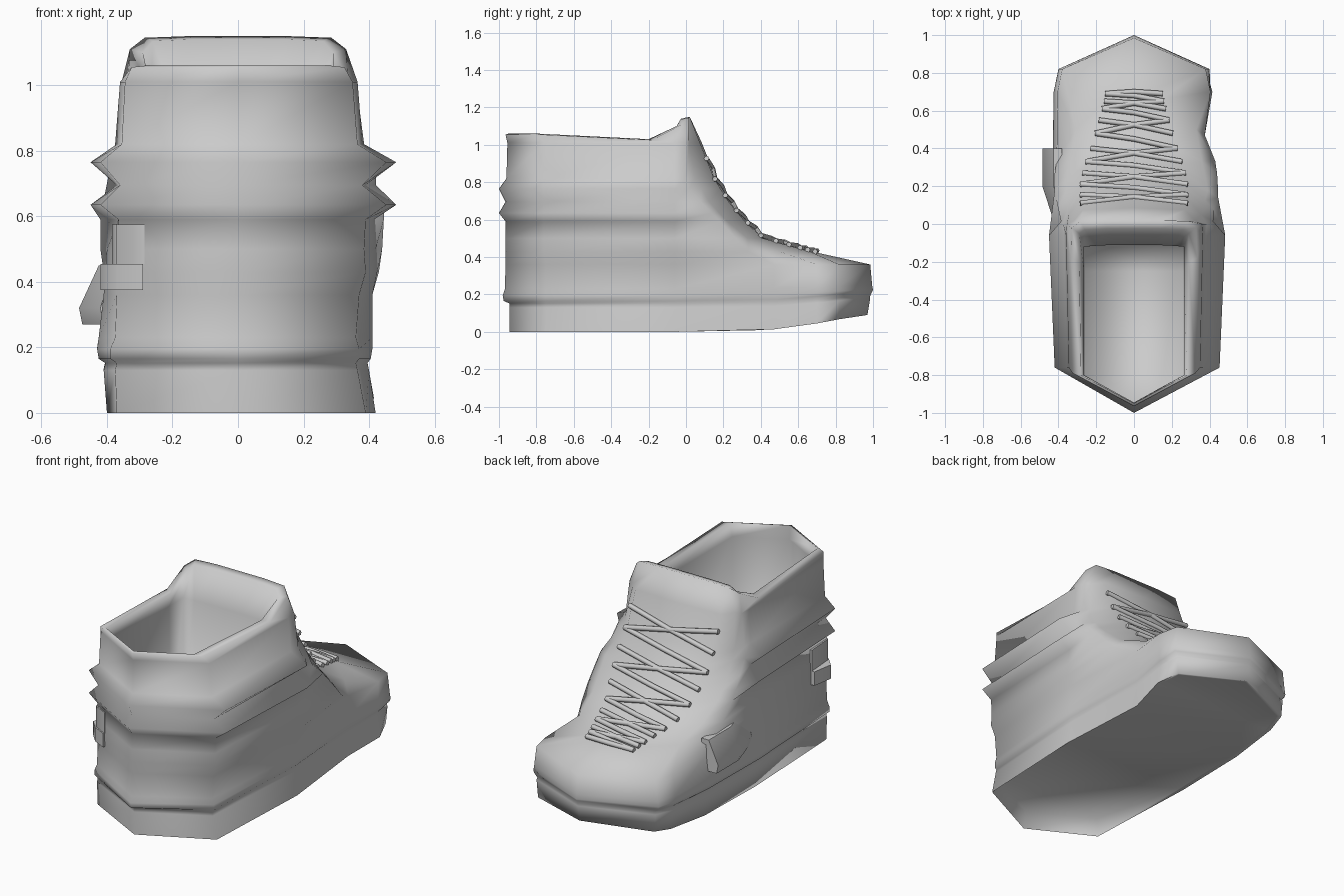
import bpy, bmesh, math

if "Cube" in bpy.data.objects:
    bpy.data.objects.remove(bpy.data.objects["Cube"])


def lerp_table(table, t, col):
    """Interpolate one column of a table sorted by its first column."""
    if t <= table[0][0]:
        return table[0][col]
    for a, b in zip(table, table[1:]):
        if t <= b[0]:
            f = (t - a[0]) / (b[0] - a[0])
            return a[col] + f * (b[col] - a[col])
    return table[-1][col]


def make_object(name, verts, faces, angle):
    mesh = bpy.data.meshes.new(name)
    mesh.from_pydata(verts, [], faces)
    bm = bmesh.new()
    bm.from_mesh(mesh)
    bmesh.ops.recalc_face_normals(bm, faces=bm.faces)
    bm.to_mesh(mesh)
    bm.free()
    ob = bpy.data.objects.new(name, mesh)
    bpy.context.collection.objects.link(ob)
    bpy.ops.object.select_all(action='DESELECT')
    ob.select_set(True)
    bpy.context.view_layer.objects.active = ob
    bpy.ops.object.shade_smooth_by_angle(angle=math.radians(angle))
    return ob


def full_ring(half, right=0.0):
    """Mirror a half outline (heel tip to toe tip); right widens the +x side."""
    pos = [(x + (right if 0 < i < 5 else 0), y, z) for i, (x, y, z) in enumerate(half)]
    neg = [(-x, y, z) for x, y, z in half[-2:0:-1]]
    return pos + neg


def loft(name, rings, caps, angle):
    n = len(rings[0])
    verts = [v for r in rings for v in r]
    faces = [(k * n + i, k * n + (i + 1) % n, (k + 1) * n + (i + 1) % n, (k + 1) * n + i)
             for k in range(len(rings) - 1) for i in range(n)]
    # caps are bridged straight across, left to right
    for k in caps:
        o = k * n
        faces.append((o, o + 1, o + n - 1))
        for i in range(1, n // 2 - 1):
            faces.append((o + i, o + i + 1, o + n - i - 1, o + n - i))
        faces.append((o + n // 2 - 1, o + n // 2, o + n // 2 + 1))
    return make_object(name, verts, faces, angle)


# vamp: height, crease x, panel edge x/y, lace edge x/y
vamp = [(0.43, 0.41, 0.31, 0.50, 0.14, 0.66),
        (0.50, 0.42, 0.34, 0.33, 0.21, 0.41),
        (0.60, 0.42, 0.36, 0.21, 0.25, 0.305),
        (0.70, 0.40, 0.355, 0.12, 0.27, 0.225),
        (0.82, 0.375, 0.345, 0.05, 0.27, 0.15),
        (1.01, 0.355, 0.32, 0.015, 0.27, 0.075)]


def sole_ring(z, heel, corner, side, toe, lift, right):
    ring = full_ring([(0, heel, z), (corner, -0.75, z), (side, -0.06, z),
                      (side, 0.40, z + lift * 0.1), (side - 0.005, 0.70, z + lift * 0.5),
                      (side - 0.03, 0.82, z + lift * 0.75), (0, toe, z + lift)], right)
    ring[3] = (0.375, 0.47, z + lift * 0.15)      # pinched instep on the right
    return ring


def upper_ring(z, heel, corner, side, right):
    kx, px, py, lx, ly = [lerp_table(vamp, z, c) for c in range(1, 6)]
    ky = max(0.0, 0.4 * (0.78 - z) / 0.42)
    return full_ring([(0, heel, z), (corner, -0.76, z), (side, -0.06, z),
                      (kx, ky, z), (px, py, z), (lx, ly, z), (0, ly + 0.01, z)], right)


# sole and upper as one shell, from the hollow underside up to the collar
bottom = sole_ring(0, -0.945, 0.37, 0.40, 0.97, 0.09, 0.02)
recess = [(x * 0.95, y * 0.98, z + (0.10 if y < -0.7 else 0.004)) for x, y, z in bottom]
rings = [recess, bottom]
for row in [(0.13, -0.945, 0.375, 0.41, 0.985, 0.05, -0.01),
            (0.152, -0.945, 0.37, 0.405, 0.985, 0.04, -0.01),
            (0.165, -0.975, 0.39, 0.425, 0.995, 0.05, -0.02),
            (0.195, -0.98, 0.39, 0.43, 1.0, 0.03, -0.02),
            (0.23, -0.968, 0.375, 0.425, 0.995, 0.02, -0.015),
            (0.36, -0.965, 0.37, 0.41, 0.985, 0.0, 0.0)]:
    rings.append(sole_ring(*row))
for row in [(0.43, -0.965, 0.37, 0.405, 0.02), (0.50, -0.965, 0.365, 0.40, 0.02),
            (0.59, -0.965, 0.365, 0.39, 0.025), (0.635, -1.0, 0.42, 0.45, 0.033),
            (0.695, -0.965, 0.36, 0.37, 0.02), (0.765, -1.0, 0.42, 0.45, 0.033),
            (0.82, -0.96, 0.355, 0.37, 0.01), (1.01, -0.955, 0.345, 0.36, 0.005)]:
    rings.append(upper_ring(*row))

# collar rim and inner well
rings.append(full_ring([(0, -0.965, 1.055), (0.325, -0.79, 1.055), (0.335, -0.18, 1.025),
                        (0.33, -0.02, 1.11), (0.285, 0.015, 1.145), (0.15, 0.02, 1.15),
                        (0, 0.02, 1.15)]))
rings.append(full_ring([(0, -0.95, 1.06), (0.28, -0.80, 1.06), (0.29, -0.20, 1.03),
                        (0.29, -0.05, 1.10), (0.26, -0.03, 1.135), (0.14, -0.025, 1.14),
                        (0, -0.025, 1.14)]))
for z, s in [(0.98, 1.0), (0.25, 0.98)]:
    rings.append(full_ring([(0, -0.945, z), (0.265 * s, -0.80, z), (0.265 * s, -0.25, z),
                            (0.265 * s, -0.12, z), (0.2, -0.115, z), (0.1, -0.11, z),
                            (0, -0.11, z)]))
loft("shoe_shell", rings, [0, len(rings) - 1], 105)

# laces: criss-cross rods lying on the tongue
slope = sorted((r[5], r[0], r[4]) for r in vamp) + [(0.985, 0.36, 0.10)]


def on_vamp(side, y):
    z = lerp_table(slope, y, 1)
    x = lerp_table(slope, y, 2) + 0.015
    return (side * x, y, z + 0.006, 1)


curve = bpy.data.curves.new("laces", 'CURVE')
curve.dimensions = '3D'
curve.bevel_depth = 0.014
curve.bevel_resolution = 1
curve.use_fill_caps = True
rows = [0.11, 0.155, 0.21, 0.27, 0.33, 0.40, 0.48, 0.55, 0.61, 0.65, 0.69]
for i, (a, b) in enumerate(list(zip(rows, rows[1:])) + [(0.69, 0.69)]):
    for side in ((1, -1) if i % 2 == 0 else (1,)):
        sp = curve.splines.new('POLY')
        sp.points.add(2)
        p, q = on_vamp(side, a), on_vamp(-side, b)
        ym = (a + b) / 2
        m = (0, ym + 0.01, lerp_table(slope, ym, 1) + 0.01, 1)
        for pt, co in zip(sp.points, (p, m, q)):
            pt.co = co
laces = bpy.data.objects.new("laces", curve)
bpy.context.collection.objects.link(laces)


def prism(name, outline, levels, angle=60):
    """Stack an xy outline at (z, x shift) levels into a closed solid."""
    n = len(outline)
    verts = [(x + (s if x < -0.385 else 0), y, z) for z, s in levels for x, y in outline]
    faces = [(k * n + i, k * n + (i + 1) % n, (k + 1) * n + (i + 1) % n, (k + 1) * n + i)
             for k in range(len(levels) - 1) for i in range(n)]
    faces += [tuple(range(n)), tuple(range(len(verts) - n, len(verts)))]
    make_object(name, verts, faces, angle)


# side bulge on the left, and the tabs at the left heel corner
prism("side_bulge", [(-0.38, 0.0), (-0.42, 0.0), (-0.485, 0.20), (-0.485, 0.40), (-0.38, 0.40)],
      [(0.27, 0.01), (0.32, 0.0), (0.45, 0.06)])
prism("heel_tab", [(-0.29, -0.815), (-0.37, -0.775), (-0.42, -0.72), (-0.40, -0.60),
                   (-0.29, -0.60)], [(0.375, 0), (0.455, 0)])
prism("heel_panel", [(-0.285, -0.81), (-0.372, -0.765), (-0.384, -0.60), (-0.29, -0.60)],
      [(0.455, 0), (0.575, 0)])
